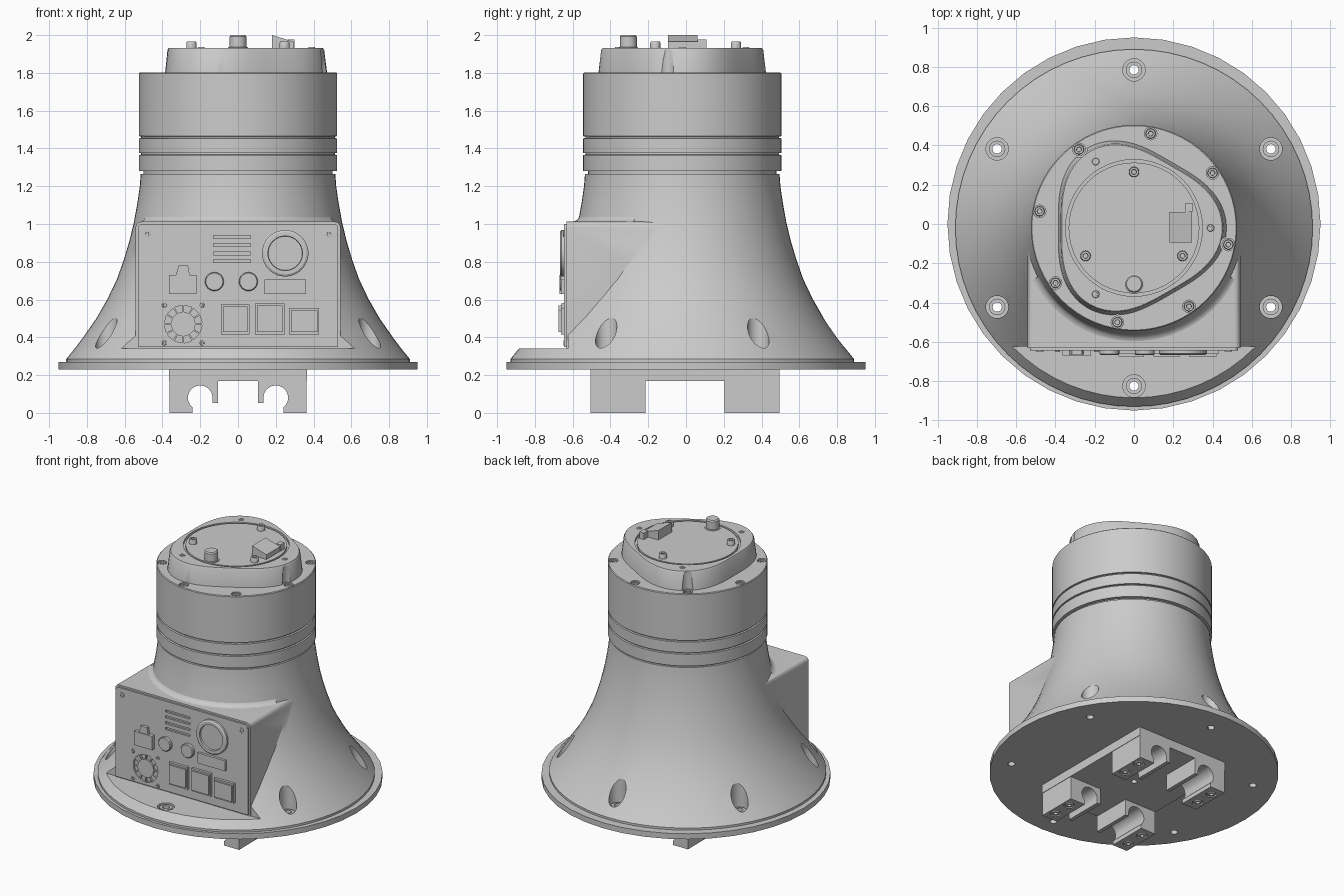
import bpy, bmesh
from math import sin, cos, pi, radians

if "Cube" in bpy.data.objects:
    bpy.data.objects.remove(bpy.data.objects["Cube"])

CY = -0.02  # y of the column axis


def make(name, verts, faces):
    bm = bmesh.new()
    vs = [bm.verts.new(v) for v in verts]
    for f in faces:
        bm.faces.new([vs[i] for i in f])
    bmesh.ops.remove_doubles(bm, verts=bm.verts, dist=1e-6)
    bmesh.ops.recalc_face_normals(bm, faces=bm.faces)
    me = bpy.data.meshes.new(name)
    bm.to_mesh(me)
    bm.free()
    ob = bpy.data.objects.new(name, me)
    bpy.context.collection.objects.link(ob)
    return ob


def lathe(name, prof, loc=(0, 0, 0), n=24, front=False, shape=None, closed=False):
    """Revolve (radius, height) points; front=True points the axis to -y."""
    verts, faces, m = [], [], len(prof)
    for i in range(n):
        a = 2 * pi * i / n
        k = shape(a) if shape else 1
        for r, h in prof:
            x, y = r * k * cos(a), r * k * sin(a)
            p = (x, -h, y) if front else (x, y, h)
            verts.append([c + d for c, d in zip(p, loc)])
    for i in range(n):
        j = (i + 1) % n
        for q in range(m if closed else m - 1):
            s = (q + 1) % m
            ring = [i * m + q, j * m + q, j * m + s, i * m + s]
            if prof[q][0] == 0:
                ring.pop(1)
            elif prof[s][0] == 0:
                ring.pop(2)
            faces.append(ring)
    return make(name, verts, faces)


def cyl(name, r, z0, z1, loc=(0, 0, 0), n=24, front=False):
    return lathe(name, [(0, z0), (r, z0), (r, z1), (0, z1)], loc, n, front)


def prism(name, pts, a, b):
    """Extrude an x-z outline from y=a to y=b."""
    n = len(pts)
    verts = [(x, t, z) for t in (a, b) for x, z in pts]
    faces = [list(range(n)), list(range(2 * n - 1, n - 1, -1))]
    faces += [[i, (i + 1) % n, n + (i + 1) % n, n + i] for i in range(n)]
    return make(name, verts, faces)


def box(name, x0, x1, y0, y1, z0, z1):
    return prism(name, [(x0, z0), (x1, z0), (x1, z1), (x0, z1)], y0, y1)


def rounded_top(w, z0, z1, r):
    pts = [(-w, z0), (w, z0)]
    for cx, s in ((w - r, 0), (r - w, 90)):
        pts += [(cx + r * cos(radians(s + t)), z1 - r + r * sin(radians(s + t))) for t in range(0, 91, 18)]
    return pts


def boolean(ob, cutters, op='DIFFERENCE'):
    bpy.context.view_layer.objects.active = ob
    for c in cutters:
        c.hide_render = True
        m = ob.modifiers.new('cut', 'BOOLEAN')
        m.operation, m.object, m.solver = op, c, 'EXACT'
        bpy.ops.object.modifier_apply(modifier=m.name)
        bpy.data.objects.remove(c)


def screw(name, loc, r, h, front=False):
    d = h * 0.5
    return lathe(name, [(0, 0), (r, 0), (r, h * .85), (r * .88, h), (r * .5, h), (r * .45, h - d), (0, h - d)],
                 loc, 12, front)


def polar(r, deg, z=0):
    return (r * cos(radians(deg)), CY + r * sin(radians(deg)), z)


# Base plate and flared bell
plate = cyl('base_plate', 0.95, 0.23, 0.27, n=40)
bell = lathe('bell_housing', [(0, .265), (.91, .265), (.91, .285), (.865, .34), (.82, .4), (.75, .5), (.69, .605),
             (.64, .71), (.605, .81), (.575, .91), (.551, 1.01), (.533, 1.11), (.52, 1.2), (.515, 1.265),
             (0, 1.265)], (0, CY, 0), 64)
boolean(bell, [box('cut', -.8, .8, -1.2, -.625, .34, 1.2)])
boolean(bell, [prism('control_box', rounded_top(.542, .32, 1.012, .03), -.632, -.05)], 'UNION')

# Counterbored mounting holes
for k in range(6):
    p = polar(.805, 30 + 60 * k)
    boolean(bell, [cyl('cut', .057, .305, 1.0, p), cyl('cut', .024, .1, .5, p)])
    boolean(plate, [cyl('cut', .024, .1, .5, p)])
    lathe('mount_bolt_%d' % k, [(.024, .3), (.042, .3), (.042, .335), (.024, .335)], p, 16, closed=True)
boolean(plate, [cyl('cut', .02, .2, .25)])

# Fillet between control box and bell
n, arc = 20, [(.05 * (1 - sin(radians(t))), .05 * (1 - cos(radians(t)))) for t in range(0, 91, 18)]
fv = [(*polar(.54 + u if u else .54, -153 + 126 * i / n)[:2], 1.01 + v) for i in range(n + 1) for u, v in arc]
m = len(arc)
make('box_fillet', fv, [[i * m + q, i * m + m + q, i * m + m + q + 1, i * m + q + 1]
                        for i in range(n) for q in range(m - 1)])

# Column with grooves
col = lathe('upper_column', [(0, 1.28), (.525, 1.28), (.525, 1.365), (.513, 1.367), (.513, 1.375), (.525, 1.377),
            (.525, 1.453), (.513, 1.455), (.513, 1.463), (.525, 1.465), (.525, 1.797), (.52, 1.802), (0, 1.802)],
            (0, CY, 0), 64)
cyl('neck_core', .5, 1.2, 1.35, (0, CY, 0), 48)

# Rounded three-sided cap with recessed disc
cap = lathe('top_cap', [(0, 1.79), (1, 1.79), (.965, 1.92), (.95, 1.932), (0, 1.932)], (0, CY, 0), 72,
            shape=lambda a: .43 + .043 * cos(3 * a))
boolean(cap, [cyl('cut', .348, 1.915, 2.1, (0, CY, 0), 48)])
cyl('cap_disc', .333, 1.9, 1.931, (0, CY, 0), 48)
for k in range(8):
    p = polar(.488, 80 + 45 * k)
    boolean(col, [cyl('cut', .032, 1.77, 1.9, p, 16)])
    boolean(cap, [cyl('cut', .042, 1.7, 2.1, p, 16)])
    screw('column_screw_%d' % k, polar(.488, 80 + 45 * k, 1.76), .026, .038)
for k in range(3):
    screw('cap_screw_%d' % k, polar(.39, 120 * k, 1.91), .019, .026)
    screw('disc_screw_%d' % k, polar(.285, 90 + 120 * k, 1.925), .027, .04)
lathe('top_knob', [(0, 1.92), (.052, 1.92), (.052, 1.935), (.045, 1.937), (.045, 1.992), (.038, 2.0), (0, 2.0)],
      (0, -.305, 0))
prism('top_connector', [(.18, 1.92), (.295, 1.92), (.295, 1.965), (.18, 2.0)], -.095, .06)
box('connector_tab', .262, .298, .06, .108, 1.92, 1.978)

# Front panel with vents and fan grille
panel = prism('front_panel', rounded_top(.53, .35, 1.0, .025), -.645, -.62)
cuts = [box('cut', -.13, .065, -.7, -.6, z - .008, z + .008) for z in (.93, .888, .845, .803)]
for k in range(12):
    a0, a1 = radians(30 * k + 3), radians(30 * k + 27)
    cuts.append(prism('cut', [(-.29 + r * cos(a), .47 + r * sin(a))
                              for r, a in ((.065, a0), (.1, a0), (.1, a1), (.065, a1))], -.7, -.6))
boolean(panel, cuts)
for sx in (-1, 1):
    screw('panel_screw', (sx * .48, -.64, .95), .018, .01, True)
    for sz in (-1, 1):
        screw('fan_screw', (-.29 + sx * .1, -.64, .47 + sz * .1), .013, .009, True)

# Gauge, buttons, sockets and switches
lathe('round_gauge', [(0, 0), (.123, 0), (.123, .02), (.112, .027), (.092, .027), (.09, .014), (0, .014)],
      (.25, -.64, .845), 40, True)
for x in (-.125, .055):
    lathe('round_button', [(0, 0), (.05, 0), (.05, .022), (.045, .027), (0, .027)], (x, -.64, .695), 24, True)
box('display', .14, .36, -.663, -.63, .63, .705)
box('switch_body', -.365, -.22, -.67, -.63, .63, .73)
prism('switch_lever', [(-.33, .725), (-.255, .725), (-.265, .78), (-.315, .78)], -.665, -.63)
for k, (x0, x1, z1) in enumerate(((-.09, .06, .575), (.09, .245, .58), (.27, .43, .555))):
    box('socket_frame_%d' % k, x0, x1, -.663, -.63, .415, z1)
    box('socket_cover_%d' % k, x0 + .01, x1 - .01, -.675, -.65, .428, z1 - .012)

# Underside slab and four rail clamps
slab = box('clamp_slab', -.365, .365, -.505, .495, .168, .235)
boolean(slab, [cyl('cut', .02, .1, .22)])
hook = [(.362, .172), (.362, 0), (.242, 0)]
hook += [(.2 + .065 * cos(radians(t)), .08 + .065 * sin(radians(t))) for t in range(-50, 181, 10)]
hook += [(.135, .052), (.107, .052), (.107, .172)]
for s in (-1, 1):
    for y0, y1 in ((-.505, -.215), (.205, .495)):
        clamp = prism('rail_clamp', [(s * x, z) for x, z in hook], y0, y1)
        for y in (y0 + .075, y1 - .075):
            boolean(clamp, [cyl('cut', .036, -.1, .03, (s * .312, y, 0), 16)])
            lathe('clamp_screw', [(0, .04), (.03, .04), (.03, .004), (.025, .001), (.014, .001), (.013, .02),
                  (0, .02)], (s * .312, y, 0), 12)

# Smooth curved surfaces, keep edges sharp
bpy.ops.object.select_all(action='SELECT')
bpy.context.view_layer.objects.active = bell
bpy.ops.object.shade_smooth_by_angle()
